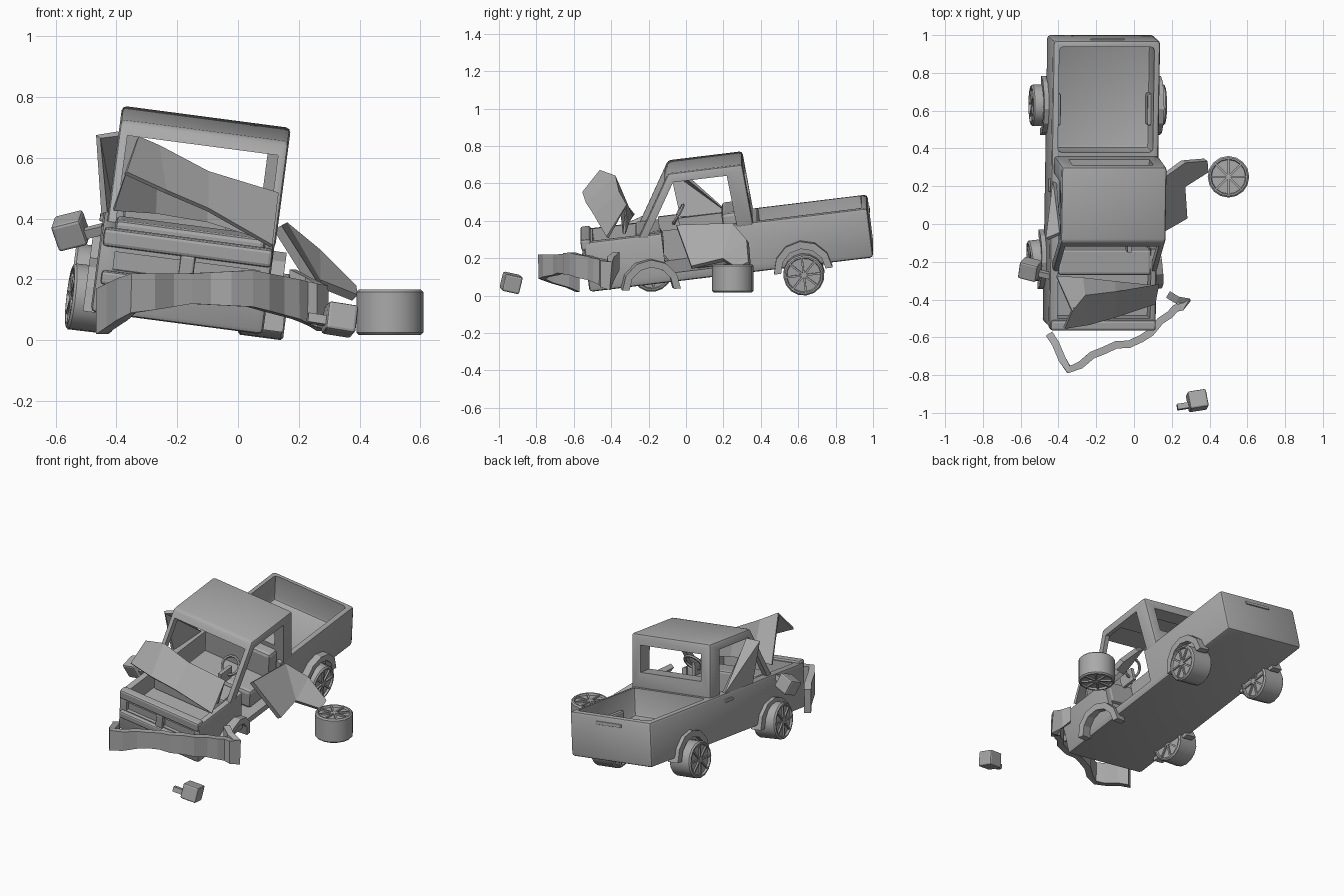
import bpy, bmesh, math
from mathutils import Matrix, Vector

if "Cube" in bpy.data.objects:
    bpy.data.objects.remove(bpy.data.objects["Cube"])

grey = bpy.data.materials.new("plain grey")
grey.use_nodes = True
grey.diffuse_color = (0.4, 0.4, 0.4, 1)
grey.node_tree.nodes["Principled BSDF"].inputs["Base Color"].default_value = (0.4, 0.4, 0.4, 1)

# The wreck leans forward and to one side; all truck parts share this frame
FRAME = (Matrix.Translation((-0.185, 0, 0.116))
         @ Matrix.Rotation(math.radians(7.5), 4, 'Y')
         @ Matrix.Rotation(math.radians(7), 4, 'X'))
WORLD = Matrix()


def finish(name, bm, frame=FRAME):
    bmesh.ops.recalc_face_normals(bm, faces=bm.faces)
    mesh = bpy.data.meshes.new(name)
    bm.to_mesh(mesh)
    bm.free()
    mesh.materials.append(grey)
    ob = bpy.data.objects.new(name, mesh)
    bpy.context.collection.objects.link(ob)
    ob.matrix_world = frame
    return ob


def smooth(ob, angle=35):
    bpy.ops.object.select_all(action='DESELECT')
    ob.select_set(True)
    bpy.context.view_layer.objects.active = ob
    bpy.ops.object.shade_smooth_by_angle(angle=math.radians(angle))
    return ob


def round_edges(bm, size):
    if size:
        bmesh.ops.bevel(bm, geom=bm.edges[:], offset=size, segments=2,
                        profile=0.5, affect='EDGES')


def box(name, lo, hi, bevel=0.0, frame=FRAME):
    bm = bmesh.new()
    bmesh.ops.create_cube(bm, size=1)
    lo, hi = Vector(lo), Vector(hi)
    for v in bm.verts:
        v.co = Vector([(lo[i] + hi[i]) / 2 + v.co[i] * (hi[i] - lo[i]) for i in range(3)])
    round_edges(bm, bevel)
    return finish(name, bm, frame)


def extrude_x(name, profile, x0, x1, bevel=0.0, frame=FRAME):
    # Profile of (y, z) points drawn out along x
    bm = bmesh.new()
    face = bm.faces.new([bm.verts.new((x0, y, z)) for y, z in profile])
    top = bmesh.ops.extrude_face_region(bm, geom=[face])["geom"]
    bmesh.ops.translate(bm, verts=[g for g in top if isinstance(g, bmesh.types.BMVert)],
                        vec=(x1 - x0, 0, 0))
    bmesh.ops.recalc_face_normals(bm, faces=bm.faces)
    round_edges(bm, bevel)
    return finish(name, bm, frame)


def cut(target, *cutters):
    bpy.context.view_layer.update()
    for c in cutters:
        c.hide_render = True
        mod = target.modifiers.new("cut", 'BOOLEAN')
        mod.operation, mod.solver, mod.object = 'DIFFERENCE', 'EXACT', c
        bpy.context.view_layer.objects.active = target
        bpy.ops.object.modifier_apply(modifier=mod.name)
        bpy.data.objects.remove(c)


def sheet(name, points, faces, thick=0.015, frame=WORLD):
    # Bent sheet metal with a given thickness
    bm = bmesh.new()
    vs = [bm.verts.new(p) for p in points]
    for f in faces:
        bm.faces.new([vs[i] for i in f])
    ob = finish(name, bm, frame)
    mod = ob.modifiers.new("thickness", 'SOLIDIFY')
    mod.thickness, mod.offset = thick, 0
    return ob


def wheel(name, frame, radius=0.11, width=0.15):
    # Axis along local x, recessed faces with raised spokes
    bm = bmesh.new()
    bmesh.ops.create_cone(bm, cap_ends=True, segments=16, radius1=radius,
                          radius2=radius, depth=width)
    rims = [e for f in bm.faces if len(f.verts) > 4 for e in f.edges]
    bmesh.ops.bevel(bm, geom=rims, offset=0.008, segments=1, affect='EDGES')
    caps = [f for f in bm.faces if len(f.verts) > 4]
    bmesh.ops.inset_individual(bm, faces=caps, thickness=0.008, depth=0)
    bmesh.ops.inset_individual(bm, faces=caps, thickness=0.004, depth=-0.012)
    for side in (-1, 1):
        for k in range(4):
            bmesh.ops.create_cube(bm, size=1, matrix=(
                Matrix.Rotation(math.pi * k / 4, 4, 'Z')
                @ Matrix.Translation((0, 0, side * (width / 2 - 0.008)))
                @ Matrix.Diagonal((radius * 1.75, 0.01, 0.012, 1))))
    bm.transform(Matrix.Rotation(math.pi / 2, 4, 'Y'))
    return smooth(finish(name, bm, frame), 30)


def flare(name, side, y, frame=FRAME):
    # Faceted arch over a wheel
    arc = [math.pi * i / 6 for i in range(7)]
    ring = [(y + 0.158 * math.cos(a), 0.16 * math.sin(a) - 0.02) for a in arc]
    ring += [(y + 0.12 * math.cos(a), 0.12 * math.sin(a) - 0.02) for a in reversed(arc)]
    return extrude_x(name, ring, side * 0.25, side * 0.32, 0, frame)


REAR, FRONT = 0.63, -0.19

# Lower body with bed, cabin, engine bay and door opening
body = box("body", (-0.295, -0.52, 0), (0.277, 1.01, 0.27), 0.018)
cut(body,
    box("bed_cut", (-0.262, 0.415, 0.1), (0.245, 0.978, 0.5), 0.02),
    box("cabin_cut", (-0.25, -0.12, 0.05), (0.245, 0.33, 0.5)),
    box("engine_cut", (-0.25, -0.47, 0.15), (0.245, -0.22, 0.5)),
    box("door_cut", (0.2, -0.1, 0.05), (0.4, 0.28, 0.5)),
    *[box("grille_cut", (s * 0.13 - 0.11, -0.6, 0.15), (s * 0.13 + 0.11, -0.5, 0.21))
      for s in (-1, 1)])
smooth(body)

# Cab shell with open windows
cab = extrude_x("cab", [(-0.23, 0.25), (-0.025, 0.585), (0.375, 0.585), (0.395, 0.25)],
                -0.28, 0.28, 0.016)
cut(cab,
    extrude_x("side_cut", [(-0.21, 0.2), (-0.004, 0.535), (0.285, 0.535), (0.31, 0.2)],
              -0.5, 0.5),
    box("screen_cut", (-0.25, -0.4, 0.2), (0.25, 0.1, 0.54)),
    box("rear_cut", (-0.215, 0.2, 0.36), (0.215, 0.5, 0.52)))
smooth(cab)

# Cabin fittings
box("dashboard", (-0.25, -0.24, 0.14), (0.245, -0.1, 0.28), 0.015)
box("seat_cushion", (-0.23, 0.05, 0.05), (0.23, 0.3, 0.17), 0.02)
box("seat_back", (-0.23, 0.23, 0.15), (0.23, 0.32, 0.33), 0.02)
bpy.ops.mesh.primitive_torus_add(major_radius=0.055, minor_radius=0.009,
                                 major_segments=16, minor_segments=6)
ring = bpy.context.object
ring.name = "steering_wheel"
ring.data.materials.append(grey)
ring.matrix_world = (FRAME @ Matrix.Translation((0.12, -0.0, 0.34))
                     @ Matrix.Rotation(math.radians(55), 4, 'X'))
smooth(ring)
box("steering_column", (0.11, -0.11, 0.26), (0.13, 0.0, 0.34))

# Trim: nose lip, handles, inner wheel tubs
box("nose_lip", (-0.285, -0.535, 0.225), (0.275, -0.48, 0.285), 0.012)
box("nose_bar", (-0.275, -0.545, 0.1), (0.265, -0.51, 0.145), 0.01)
box("grille_centre", (-0.025, -0.535, 0.14), (0.025, -0.51, 0.23), 0.008)
box("tailgate_handle", (-0.09, 1.0, 0.215), (0.09, 1.017, 0.235), 0.004)
box("door_handle", (-0.305, 0.2, 0.215), (-0.29, 0.27, 0.235), 0.004)
for s, side in ((-1, "right"), (1, "left")):
    box(side + "_wheel_tub", (s * 0.245 - 0.02, REAR - 0.085, 0.09),
        (s * 0.245 + 0.01, REAR + 0.085, 0.17), 0.01)
    flare(side + "_rear_flare", s, REAR)
flare("right_front_flare", -1, FRONT)
pivot = Matrix.Translation((0.285, FRONT, 0))
flare("left_front_flare", 1, FRONT,
      FRAME @ pivot @ Matrix.Rotation(math.radians(-6), 4, 'X')
      @ Matrix.Rotation(math.radians(8), 4, 'Z') @ pivot.inverted())

# Wheels, one thrown off and lying flat
wheel("left_rear_wheel", FRAME @ Matrix.Translation((0.27, REAR, -0.04)))
wheel("right_rear_wheel", FRAME @ Matrix.Translation((-0.295, REAR, -0.03)))
wheel("right_front_wheel", FRAME @ Matrix.Translation((-0.295, FRONT, 0.005))
      @ Matrix.Rotation(math.radians(6), 4, 'Z'))
wheel("loose_wheel", Matrix.Translation((0.5, 0.25, 0.092))
      @ Matrix.Rotation(math.pi / 2, 4, 'Y'))

# Buckled hood folded along a ridge
sheet("hood", [(-0.37, -0.55, 0.55), (-0.24, -0.53, 0.49), (-0.1, -0.49, 0.43), (0.11, -0.42, 0.31),
               (-0.33, -0.46, 0.665), (-0.26, -0.38, 0.635), (-0.1, -0.36, 0.55), (0.13, -0.32, 0.48),
               (-0.41, -0.28, 0.43), (-0.27, -0.29, 0.42), (-0.1, -0.31, 0.39), (0.09, -0.33, 0.33)],
      [(i, i + 1, i + 5, i + 4) for i in (0, 1, 2, 4, 5, 6)])

# Torn door, bent in two, and the pushed out window frame opposite
sheet("torn_door", [(0.13, -0.05, 0.37), (0.27, 0.03, 0.15), (0.26, 0.2, 0.19),
                    (0.15, 0.25, 0.38), (0.26, 0.33, 0.29), (0.38, 0.34, 0.17),
                    (0.385, 0.28, 0.14)],
      [(0, 1, 2), (0, 2, 3), (3, 2, 4), (4, 2, 6, 5)], 0.03)
sheet("bent_window_frame", [(-0.46, -0.08, 0.67), (-0.39, -0.05, 0.68), (-0.42, 0.23, 0.44),
                            (-0.44, -0.03, 0.42)], [(0, 1, 2), (0, 2, 3)], 0.02)

# Crumpled bumper: (x, y, low z, high z) along its length, pleated between
stations = [(-0.45, -0.58, 0.02, 0.17), (-0.345, -0.785, 0.09, 0.22), (-0.16, -0.67, 0.12, 0.22),
            (0.04, -0.62, 0.11, 0.23), (0.19, -0.48, 0.07, 0.2), (0.28, -0.42, 0.03, 0.18),
            (0.13, -0.37, 0.19, 0.26)]
low, high = [], []
for a, b in zip(stations, stations[1:]):
    for k in range(3):
        p = [a[i] + (b[i] - a[i]) * k / 3 for i in range(4)]
        dent = 0.014 * (len(low) % 2)
        low.append((p[0], p[1] + dent, p[2]))
        high.append((p[0], p[1] + dent, p[3]))
n = len(low)
sheet("bumper", low + high, [(i, i + 1, i + 1 + n, i + n) for i in range(n - 1)], 0.04)

# Mirrors, one still hanging and one on the ground
for name, spot, turn, arm in (("hanging_mirror", (-0.55, -0.24, 0.36), -14, 1),
                              ("loose_mirror", (0.335, -0.935, 0.068), 9, -1)):
    place = (Matrix.Translation(spot) @ Matrix.Rotation(math.radians(turn), 4, 'Y')
             @ Matrix.Rotation(math.radians(turn), 4, 'Z')
             @ Matrix.Rotation(math.radians(-turn * 1.5), 4, 'X'))
    box(name, (-0.05, -0.048, -0.047), (0.05, 0.048, 0.047), 0.01, place)
    box(name + "_arm", (arm * 0.07 - 0.04, -0.03, -0.03), (arm * 0.07 + 0.04, 0.0, 0.0), 0, place)
